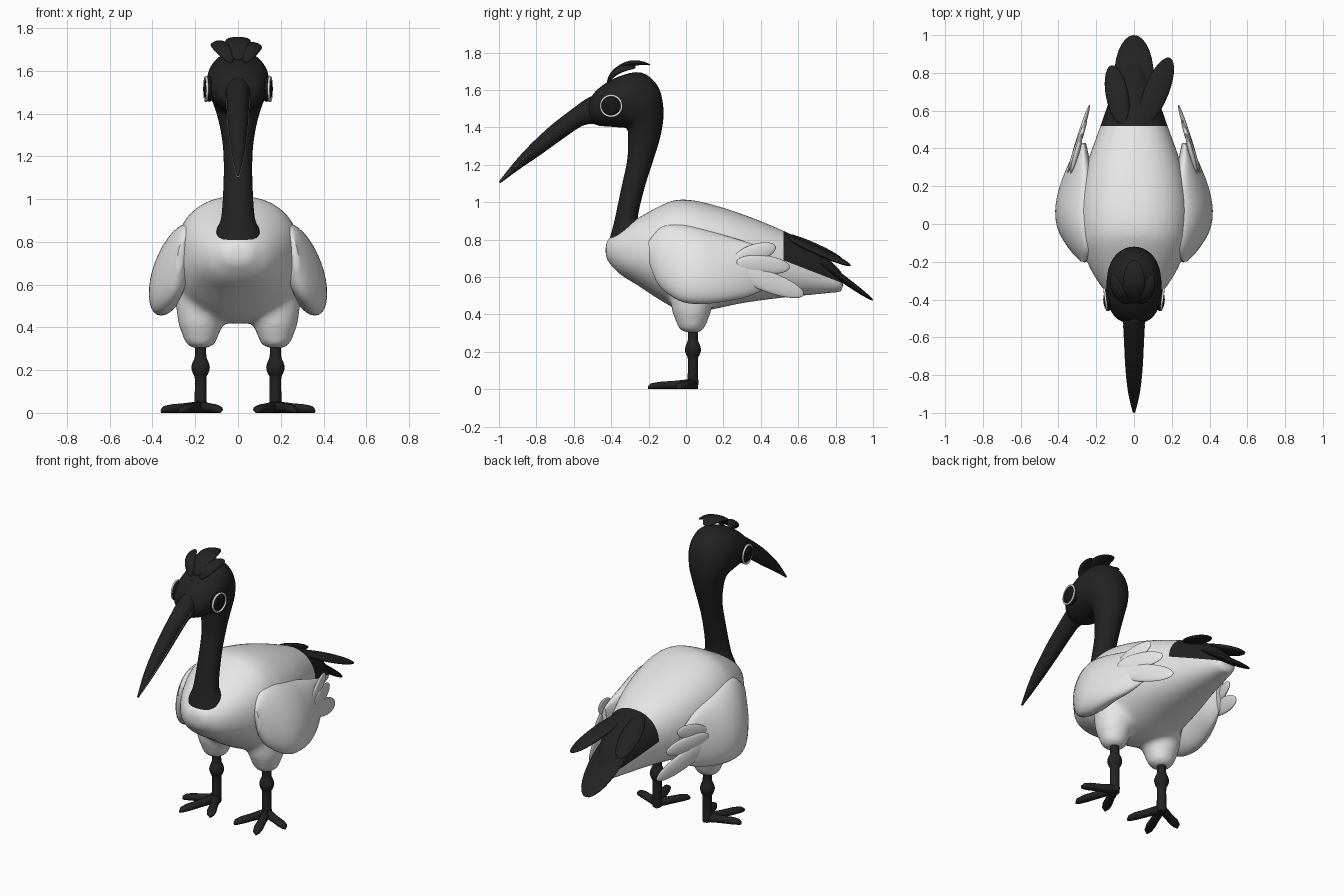
import bpy, bmesh, math
from mathutils import Vector, Matrix

if "Cube" in bpy.data.objects:
    bpy.data.objects.remove(bpy.data.objects["Cube"])


def mat(name, v):
    m = bpy.data.materials.new(name)
    m.diffuse_color = (*v, 1)
    m.use_nodes = True
    m.node_tree.nodes["Principled BSDF"].inputs["Base Color"].default_value = m.diffuse_color
    return m


BLACK = mat("black", (0.016, 0.016, 0.016))
WHITE = mat("white", (0.8, 0.8, 0.8))
EYE = mat("eye_black", (0.008, 0.008, 0.008))


def finish(name, bm, material):
    bmesh.ops.recalc_face_normals(bm, faces=bm.faces)
    for f in bm.faces:
        f.smooth = True
    me = bpy.data.meshes.new(name)
    bm.to_mesh(me)
    bm.free()
    me.materials.append(material)
    ob = bpy.data.objects.new(name, me)
    bpy.context.collection.objects.link(ob)
    for o in bpy.context.selected_objects:
        o.select_set(False)
    ob.select_set(True)
    bpy.context.view_layer.objects.active = ob
    bpy.ops.object.shade_smooth_by_angle(angle=math.radians(50))
    return ob


def catmull(a, b, c, d, t):
    return 0.5 * (2 * b + (c - a) * t + (2 * a - 5 * b + 4 * c - d) * t * t
                  + (3 * b - a - 3 * c + d) * t ** 3)


def loft(name, rows, material, side=1, power=1.0, sides=32, sub=4):
    """Rows: (y1, z1, y2, z2, half width, x1, x2) - two outline points seen from the side."""
    rows = [tuple(r) + (0, 0) if len(r) == 5 else r for r in rows]
    n = len(rows)
    path = []
    for i in range(n - 1):
        q = [rows[max(i - 1, 0)], rows[i], rows[i + 1], rows[min(i + 2, n - 1)]]
        for k in range(sub):
            path.append([catmull(*v, k / sub) for v in zip(*q)])
    path.append(rows[-1])
    bm = bmesh.new()
    rings = []
    for y1, z1, y2, z2, hw, x1, x2 in path:
        p, q = Vector((x1, y1, z1)), Vector((x2, y2, z2))
        c, v = (p + q) / 2, (p - q) / 2
        ring = []
        for k in range(sides):
            a = math.tau * k / sides
            ca, sa = (math.copysign(abs(f) ** power, f) for f in (math.cos(a), math.sin(a)))
            co = c + Vector((hw * ca, 0, 0)) + v * sa
            ring.append(bm.verts.new((co.x * side, co.y, co.z)))
        rings.append(ring)
    for r, s in zip(rings, rings[1:]):
        for k in range(sides):
            j = (k + 1) % sides
            bm.faces.new((r[k], r[j], s[j], s[k]))
    bm.faces.new(rings[0])
    bm.faces.new(rings[-1])
    return finish(name, bm, material)


def blade(name, base, tip, normal, half_w, half_t, material, side=1, bend=0.0):
    """Flattened ellipsoid running from base to tip, optionally arched along its normal."""
    b, t = Vector(base), Vector(tip)
    b.x *= side
    t.x *= side
    axis = t - b
    n = Vector((normal[0] * side, normal[1], normal[2]))
    n = (n - n.project(axis)).normalized()
    w = n.cross(axis).normalized()
    bm = bmesh.new()
    bmesh.ops.create_uvsphere(bm, u_segments=24, v_segments=14, radius=1)
    for v in bm.verts:
        x, y, z = v.co
        v.co = (b + t) / 2 + axis * z / 2 + w * x * half_w + n * (y * half_t + bend * (1 - z * z))
    return finish(name, bm, material)


def pillar(name, x, y, levels, material, side):
    return loft(name, [(y - r, z, y + r, z, r, x, x) for z, r in levels], material, side, sides=20)


# Body with thighs, blended into one smooth skin
body = loft("body", [(y, zt, y, zb, w) for y, zt, zb, w in (
    (-.43, .79, .70, .06), (-.36, .85, .62, .15), (-.25, .92, .55, .225),
    (-.12, .99, .465, .28), (-.03, 1.015, .425, .295), (.1, .998, .42, .295),
    (.3, .937, .46, .255), (.52, .848, .49, .178), (.7, .755, .507, .115),
    (.84, .62, .52, .06))], WHITE, power=.88, sides=48)
thighs = [pillar("thigh", .175, .03, ((.305, .045), (.325, .07), (.37, .088), (.43, .108), (.56, .12)),
                 WHITE, s) for s in (1, -1)]
for o in thighs + [body]:
    o.select_set(True)
bpy.context.view_layer.objects.active = body
bpy.ops.object.join()
body.modifiers.clear()
rm = body.modifiers.new("blend", 'REMESH')
rm.mode, rm.voxel_size = 'VOXEL', .018
sm = body.modifiers.new("soften", 'SMOOTH')
sm.factor, sm.iterations = .5, 8
for m in ("blend", "soften"):
    bpy.ops.object.modifier_apply(modifier=m)

# Black rump: cut clean borders, then colour the upper rear faces
me = body.data
me.materials.clear()
me.materials.append(WHITE)
me.materials.append(BLACK)
bm = bmesh.new()
bm.from_mesh(me)
edge, slope = Vector((0, .52, .69)), Vector((0, .12, .31))
for no in (Vector((0, 1, 0)), slope):
    bmesh.ops.bisect_plane(bm, geom=bm.verts[:] + bm.edges[:] + bm.faces[:], plane_co=edge, plane_no=no)
for f in bm.faces:
    d = f.calc_center_median() - edge
    f.material_index = int(d.y > 0 and d.dot(slope) > 0)
    f.smooth = True
bm.to_mesh(me)
bm.free()

# Neck and head in one sweep
loft("neck_and_head", [
    (-.425, .735, -.25, .84, .085), (-.41, .80, -.25, .89, .102), (-.385, .89, -.255, .94, .078),
    (-.345, 1.08, -.215, 1.10, .067), (-.315, 1.22, -.17, 1.24, .069),
    (-.31, 1.32, -.135, 1.36, .085), (-.315, 1.39, -.12, 1.49, .112),
    (-.36, 1.40, -.15, 1.62, .137), (-.42, 1.405, -.24, 1.693, .146),
    (-.47, 1.41, -.36, 1.672, .138), (-.51, 1.43, -.46, 1.615, .105),
    (-.525, 1.46, -.51, 1.56, .06)], BLACK)

# Curved beak and its pale mouth line
beak = [(-.46, 1.58, -.47, 1.42, .07), (-.52, 1.56, -.55, 1.41, .056), (-.60, 1.505, -.65, 1.345, .051),
        (-.74, 1.395, -.78, 1.252, .044), (-.88, 1.258, -.90, 1.17, .03), (-1.0, 1.112, -.995, 1.10, .005)]
loft("beak", beak, BLACK)
loft("mouth_line", [((a + c) / 2, (b + d) / 2 + .003, (a + c) / 2, (b + d) / 2 - .003, w + .002)
                    for a, b, c, d, w in beak[1:]], WHITE)

# Crest feathers
blade("crest_middle", (0, -.42, 1.65), (0, -.19, 1.735), (0, -.4, 1), .06, .016, BLACK, bend=.045)
blade("crest_left", (-.03, -.42, 1.64), (-.115, -.27, 1.73), (-.3, -.5, 1), .036, .016, BLACK, bend=.03)
blade("crest_right", (.03, -.42, 1.64), (.095, -.27, 1.72), (.3, -.5, 1), .036, .016, BLACK, bend=.03)

# Tail feathers
blade("tail_middle", (0, .56, .79), (0, 1.0, .475), (0, .6, 1), .105, .02, BLACK)
blade("tail_left", (-.06, .53, .83), (-.12, .84, .69), (-.2, .4, 1), .06, .02, BLACK)
blade("tail_right", (.05, .53, .82), (.19, .88, .66), (.2, .4, 1), .065, .02, BLACK)

for s, label in ((1, "right"), (-1, "left")):
    # Eye and pale ring
    blade("eye_" + label, (.135, -.40, 1.455), (.135, -.40, 1.575), (1, 0, 0), .06, .028, EYE, s)
    bpy.ops.mesh.primitive_torus_add(major_radius=.056, minor_radius=.006, major_segments=40,
                                     minor_segments=8, location=(.15 * s, -.40, 1.515),
                                     rotation=(0, math.pi / 2, -.12 * s))
    ring = bpy.context.object
    ring.name = "eye_ring_" + label
    ring.data.materials.append(WHITE)
    bpy.ops.object.shade_smooth()

    # Folded wing and its tip feathers
    loft("wing_" + label, [
        (-.20, .79, -.195, .67, .012, .265, .275), (-.13, .868, -.145, .555, .06, .24, .30),
        (-.03, .882, -.04, .475, .088, .245, .35), (.08, .86, .07, .455, .098, .25, .36),
        (.2, .825, .2, .468, .078, .255, .35), (.33, .785, .33, .495, .05, .265, .31),
        (.43, .75, .43, .54, .018, .27, .275)], WHITE, s)
    for k, (b, t, w) in enumerate((((.335, .26, .695), (.275, .48, .762), .048),
                                   ((.35, .27, .68), (.25, .555, .652), .05),
                                   ((.35, .26, .64), (.235, .63, .505), .055))):
        blade("wing_feather_%s_%d" % (label, k), b, t, (1, .3, 0), w, .014, WHITE, s)

    # Leg with knobbly joint
    pillar("leg_" + label, .175, .037, ((.005, .026), (.03, .029), (.07, .028), (.16, .027), (.185, .036),
                                        (.21, .043), (.235, .038), (.265, .027), (.34, .026)), BLACK, s)
    # Three toes fanned about a slightly outward axis
    for k, (deg, ln) in enumerate(((21, .255), (67, .2), (-25, .215))):
        a = math.radians(deg)
        d = Vector((math.sin(a), -math.cos(a)))
        rows = []
        for t, w, h in ((-.1, .012, .03), (0, .027, .056), (.4, .024, .046), (.75, .028, .04),
                        (.93, .022, .032), (1, .006, .018)):
            p = Vector((.175, .037)) + d * ln * t
            rows.append((p, w, h))
        bm = bmesh.new()
        rings = []
        for p, w, h in rows:
            ring = []
            for j in range(14):
                q = math.tau * j / 14
                ring.append(bm.verts.new(((p.x - d.y * w * math.cos(q)) * s, p.y + d.x * w * math.cos(q),
                                          .002 + h / 2 + h / 2 * math.sin(q) - .002)))
            rings.append(ring)
        for r, n in zip(rings, rings[1:]):
            for j in range(14):
                bm.faces.new((r[j], r[(j + 1) % 14], n[(j + 1) % 14], n[j]))
        bm.faces.new(rings[0])
        bm.faces.new(rings[-1])
        finish("toe_%s_%d" % (label, k), bm, BLACK)
